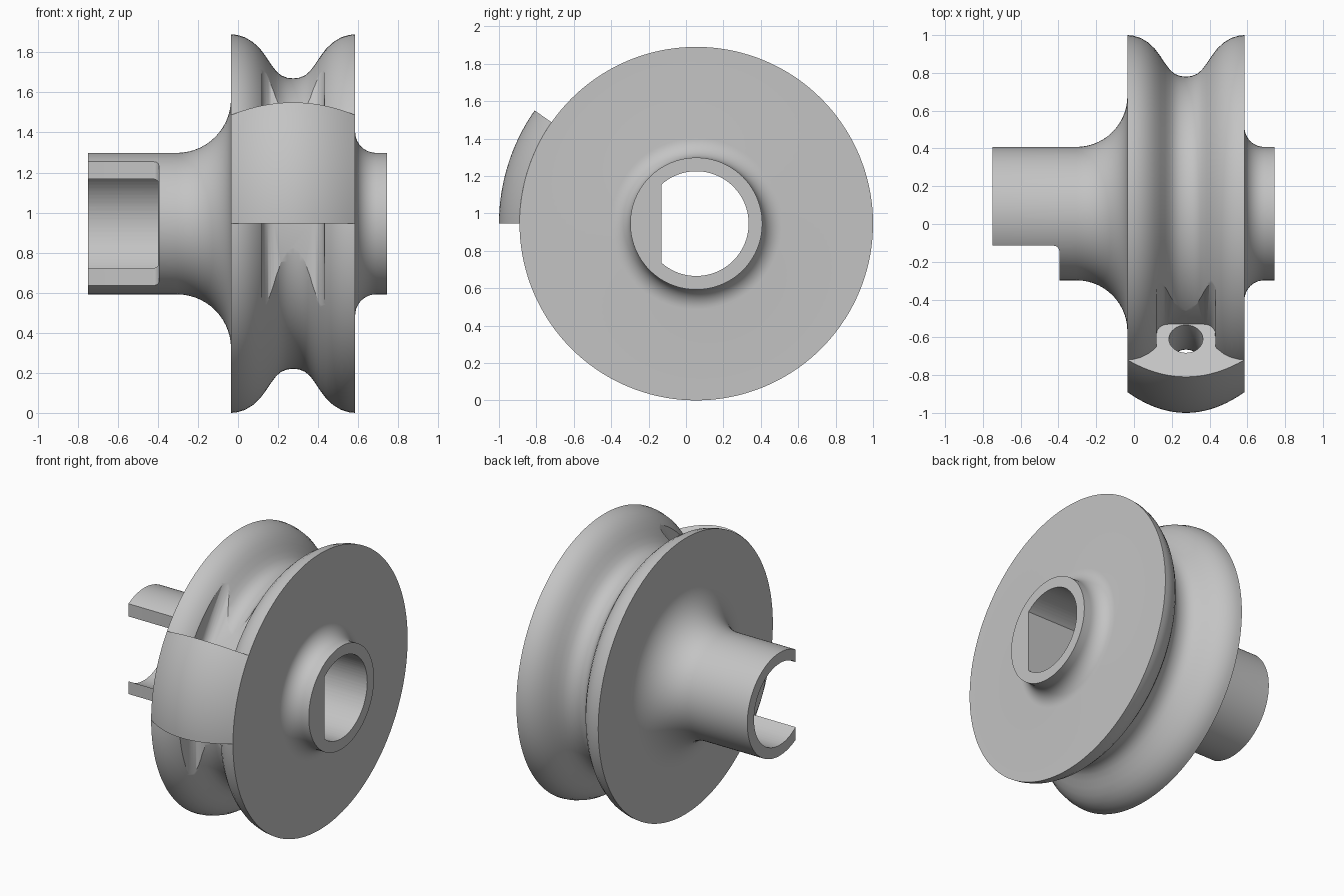
import bpy, bmesh
from math import cos, sin, pi, radians, acos
from mathutils import Vector

cube = bpy.data.objects.get("Cube")
if cube:
    bpy.data.objects.remove(cube, do_unlink=True)

CENTRE = Vector((0, 0.055, 0.945))   # wheel axis runs along x
RIM, HUB, BORE = 0.945, 0.353, 0.28
X0, X1 = -0.035, 0.585               # wheel side faces
MID = (X0 + X1) / 2
START, END = radians(145), radians(180)   # span of the clamp block

grey = bpy.data.materials.new("light grey")
grey.use_nodes = True
grey.diffuse_color = (0.55, 0.55, 0.55, 1)
grey.node_tree.nodes["Principled BSDF"].inputs["Base Color"].default_value = (0.55, 0.55, 0.55, 1)


def finish(name, bm):
    bmesh.ops.recalc_face_normals(bm, faces=bm.faces)
    mesh = bpy.data.meshes.new(name)
    bm.to_mesh(mesh)
    bm.free()
    mesh.materials.append(grey)
    ob = bpy.data.objects.new(name, mesh)
    bpy.context.collection.objects.link(ob)
    return ob


def polar(x, r, a):
    return CENTRE + Vector((x, r * cos(a), r * sin(a)))


def revolve(name, section, a0, a1, steps):
    """Sweep a closed (x, radius) section about the axis."""
    full = abs(a1 - a0 - 2 * pi) < 1e-6
    bm = bmesh.new()
    rings = [[bm.verts.new(polar(x, r, a0 + (a1 - a0) * i / steps)) for x, r in section]
             for i in range(steps if full else steps + 1)]
    for i in range(steps):
        p, q = rings[i], rings[(i + 1) % len(rings)]
        for j in range(len(section)):
            k = (j + 1) % len(section)
            bm.faces.new((p[j], p[k], q[k], q[j]))
    if not full:
        bm.faces.new(rings[0])
        bm.faces.new(rings[-1])
    return finish(name, bm)


def prism(name, points, along):
    """Extrude a flat outline along a vector."""
    bm = bmesh.new()
    face = bm.faces.new([bm.verts.new(p) for p in points])
    new = bmesh.ops.extrude_face_region(bm, geom=[face])["geom"]
    bmesh.ops.translate(bm, vec=along, verts=[v for v in new if isinstance(v, bmesh.types.BMVert)])
    return finish(name, bm)


def arc(cx, cy, r, a0, a1, n):
    return [(cx + r * cos(radians(a0 + (a1 - a0) * i / n)),
             cy + r * sin(radians(a0 + (a1 - a0) * i / n))) for i in range(n + 1)]


def cut(target, cutters):
    bpy.context.view_layer.objects.active = target
    for c in cutters:
        c.hide_render = True
        mod = target.modifiers.new("cut", "BOOLEAN")
        mod.operation, mod.solver, mod.object = "DIFFERENCE", "EXACT", c
        bpy.ops.object.modifier_apply(modifier=mod.name)


# Wheel with rope groove and filleted hubs
half = [(0, 0.945), (0.03, 0.942), (0.07, 0.93), (0.11, 0.906), (0.145, 0.873), (0.175, 0.833),
        (0.2, 0.795), (0.225, 0.762), (0.25, 0.74), (0.28, 0.728), (0.31, 0.725)]
groove = [(X0 + d, r) for d, r in half] + [(X1 - d, r) for d, r in reversed(half[:-1])]
section = ([(-0.75, 0.15), (-0.75, HUB)]
           + arc(X0 - 0.27, HUB + 0.27, 0.27, -90, 0, 14) + groove
           + arc(X1 + 0.105, HUB + 0.105, 0.105, 180, 270, 10)
           + [(0.745, HUB), (0.745, 0.15)])
wheel = revolve("grooved_wheel", section, 0, 2 * pi, 144)

# D-shaped bore
lim = 180 - acos(0.185 / BORE) * 180 / pi
bore = prism("bore_cutter", [CENTRE + Vector((-1, y, z)) for y, z in arc(0, 0, BORE, -lim, lim, 60)],
             Vector((2, 0, 0)))

# Open notch on the front of the long hub
outline = [(-1, -0.115)] + arc(-0.425, -0.145, 0.03, 90, 0, 5) + [(-0.395, -0.6), (-1, -0.6)]
notch = prism("notch_cutter", [Vector((x, y, 0.4)) for x, y in outline], Vector((0, 0, 1.1)))

# Straight lead-in pockets at both ends of the block
pocket = (arc(MID - 0.095, 0.775, 0.06, 180, 270, 6) + arc(MID + 0.095, 0.775, 0.06, 270, 360, 6)
          + [(MID + 0.16, 1.3), (MID - 0.16, 1.3)])
pockets = []
for name, a, s in (("upper_pocket_cutter", START, -1), ("lower_pocket_cutter", END, 1)):
    tangent = Vector((0, -sin(a), cos(a))) * s
    pockets.append(prism(name, [polar(x, r, a) - tangent * 0.003 for x, r in pocket], tangent * 0.8))

# Rope hole curving through the block
hole = revolve("rope_hole_cutter", arc(MID, 0.81, 0.09, 0, 348.75, 31),
               START - 0.08, END + 0.08, 24)

# Crowned block bridging the groove
width = X1 - X0
crown = [(X0 + width * i / 20, RIM + 0.11 * (1 - (i / 10 - 1) ** 2)) for i in range(21)]
block = revolve("rope_clamp_block", crown + [(X1 - 0.06, 0.88), (X1 - 0.09, 0.66),
                                             (X0 + 0.09, 0.66), (X0 + 0.06, 0.88)], START, END, 20)

cut(wheel, [bore, notch, *pockets, hole])
cut(block, [hole])
for c in [bore, notch, *pockets, hole]:
    bpy.data.objects.remove(c, do_unlink=True)

for ob in (wheel, block):
    bpy.ops.object.select_all(action="DESELECT")
    ob.select_set(True)
    bpy.context.view_layer.objects.active = ob
    bpy.ops.object.shade_smooth_by_angle(angle=radians(30))
